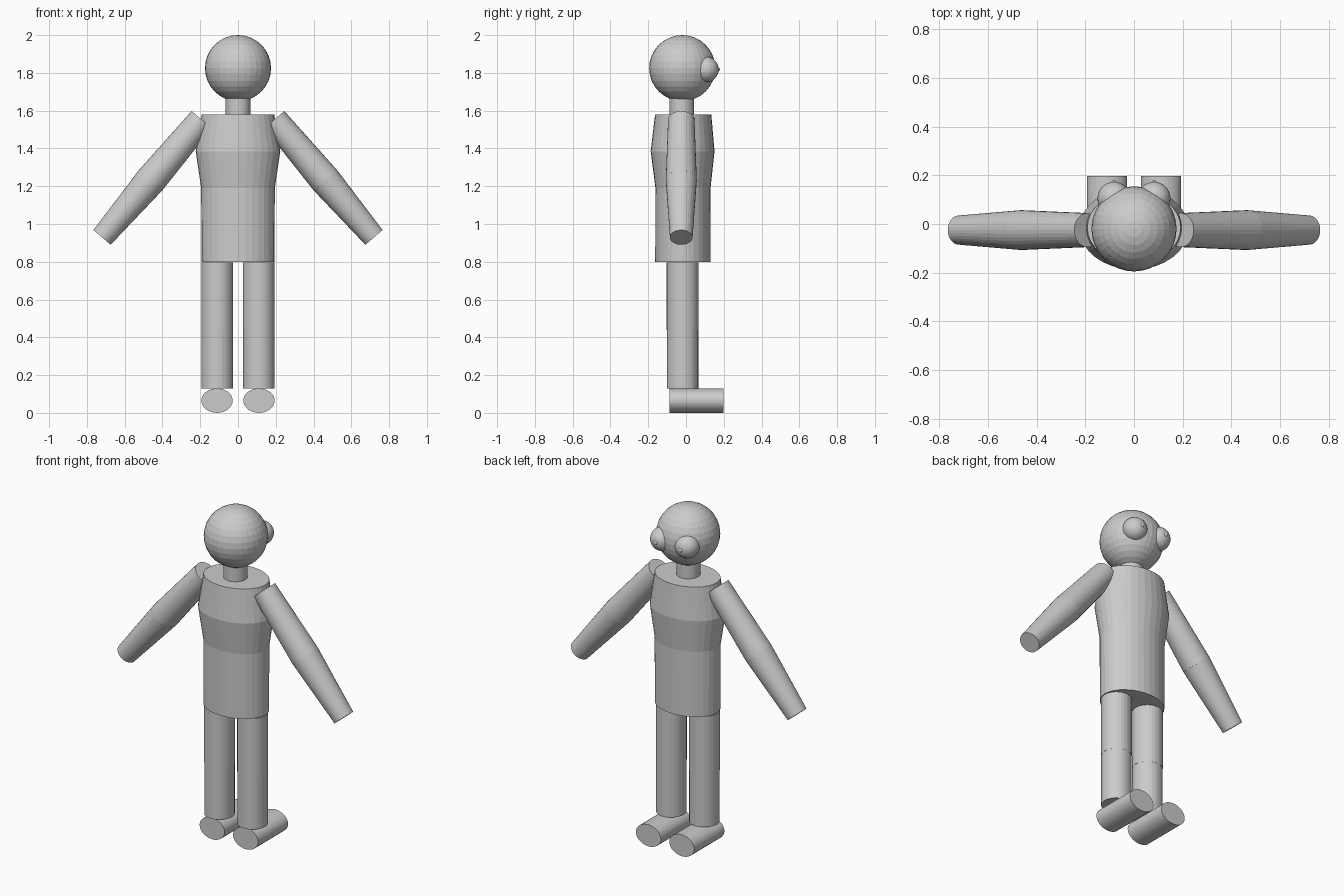
import bpy, bmesh
from mathutils import Vector, Matrix

if "Cube" in bpy.data.objects:
    bpy.data.objects.remove(bpy.data.objects["Cube"])

YC = -0.02  # depth of the body axis


def finish(name, bm):
    bmesh.ops.recalc_face_normals(bm, faces=bm.faces)
    me = bpy.data.meshes.new(name)
    bm.to_mesh(me)
    bm.free()
    ob = bpy.data.objects.new(name, me)
    bpy.context.collection.objects.link(ob)
    return ob


def limb(name, a, b, ra, rb, squash=1.0):
    """Capped tapered cylinder from a to b; squash scales it in z."""
    a, b = Vector(a), Vector(b)
    d = b - a
    bm = bmesh.new()
    bmesh.ops.create_cone(bm, cap_ends=True, segments=32,
                          radius1=ra, radius2=rb, depth=d.length)
    rot = Vector((0, 0, 1)).rotation_difference(d).to_matrix().to_4x4()
    m = Matrix.Translation((a + b) / 2) @ Matrix.Diagonal((1, 1, squash, 1)) @ rot
    bmesh.ops.transform(bm, matrix=m, verts=bm.verts)
    return finish(name, bm)


def ball(name, c, r, seg=32, rings=16, pole_y=False):
    bm = bmesh.new()
    bmesh.ops.create_uvsphere(bm, u_segments=seg, v_segments=rings, radius=r)
    m = Matrix.Translation(c)
    if pole_y:
        m = m @ Matrix.Rotation(-1.5707963, 4, 'X')
    bmesh.ops.transform(bm, matrix=m, verts=bm.verts)
    return finish(name, bm)


def stack(name, rings):
    """Loft of elliptical rings (z, half width, half depth, centre y)."""
    bm = bmesh.new()
    loops = []
    for z, rx, ry, y in rings:
        m = Matrix.Translation((0, y, z)) @ Matrix.Diagonal((rx, ry, 1, 1))
        loops.append(bmesh.ops.create_circle(bm, segments=32, radius=1, matrix=m)["verts"])
    for lo, hi in zip(loops, loops[1:]):
        for i in range(32):
            j = (i + 1) % 32
            bm.faces.new((lo[i], lo[j], hi[j], hi[i]))
    bm.faces.new(loops[0])
    bm.faces.new(loops[-1])
    return finish(name, bm)


# Torso, neck and head
stack("torso", [(0.80, 0.193, 0.147, -0.016), (1.19, 0.195, 0.146, -0.016),
                (1.385, 0.224, 0.169, -0.018), (1.58, 0.192, 0.149, -0.015)])
limb("neck", (0, -0.023, 1.56), (0, -0.023, 1.68), 0.065, 0.065)
ball("head", (0, YC, 1.825), 0.175)

for side, s in (("left", -1), ("right", 1)):
    # Eyes look towards +y, like the feet
    ball(f"{side}_eye", (s * 0.082, 0.105, 1.818), 0.068, pole_y=True)
    ball(f"{side}_pupil", (s * 0.082, 0.165, 1.818), 0.014, 16, 8, True)

    # Arms
    elbow = (s * 0.464, -0.025, 1.23)
    limb(f"{side}_upper_arm", (s * 0.192, -0.025, 1.553), elbow, 0.07, 0.082)
    limb(f"{side}_forearm", elbow, (s * 0.72, -0.025, 0.929), 0.082, 0.06)

    # Legs and feet
    limb(f"{side}_thigh", (s * 0.110, YC + 0.002, 0.795), (s * 0.110, YC + 0.002, 0.44), 0.084, 0.084)
    limb(f"{side}_shin", (s * 0.110, YC + 0.002, 0.44), (s * 0.110, YC + 0.002, 0.13), 0.083, 0.083)
    limb(f"{side}_foot", (s * 0.111, -0.087, 0.065), (s * 0.111, 0.198, 0.065), 0.083, 0.083, 0.78)
